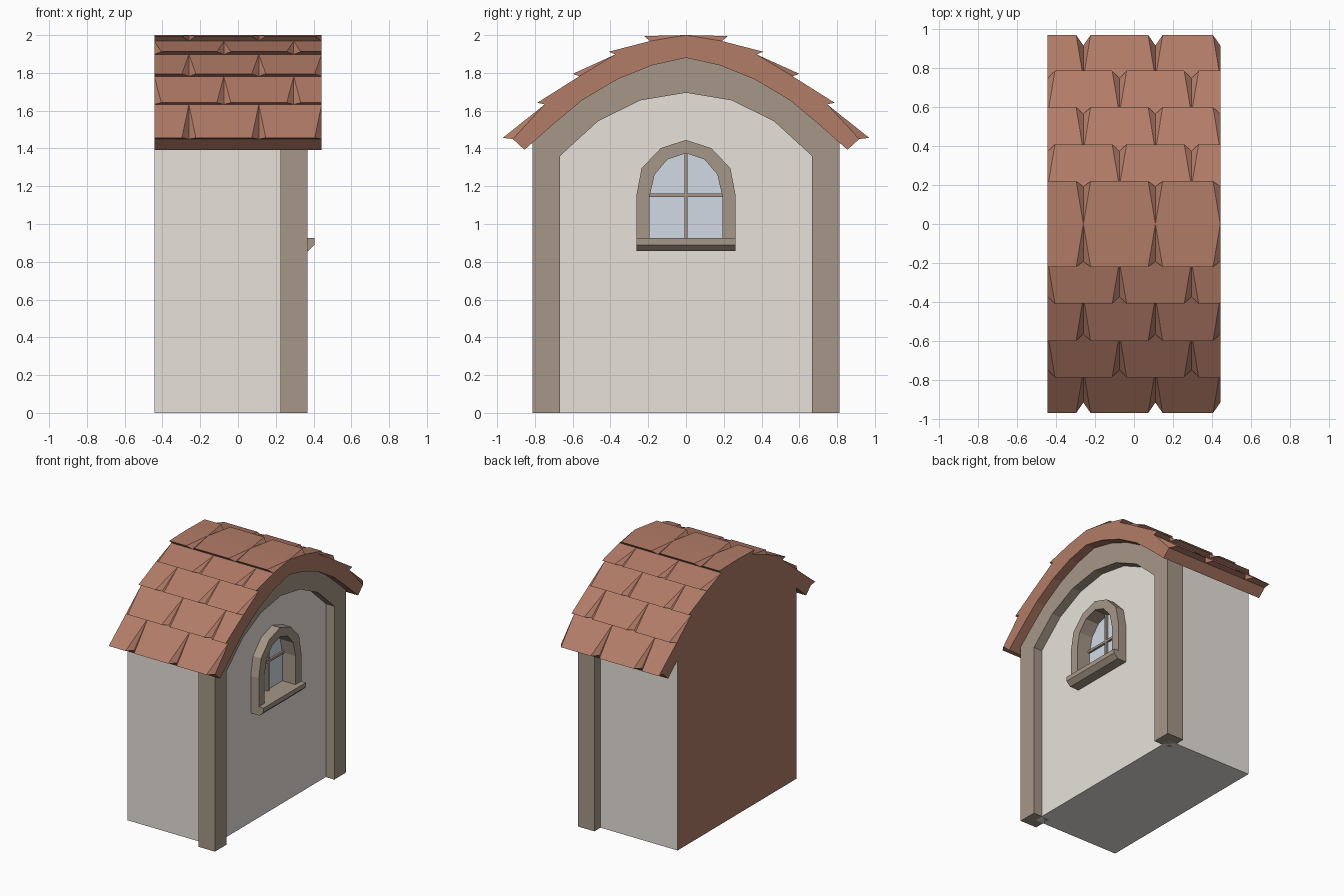
import bpy, bmesh

if "Cube" in bpy.data.objects:
    bpy.data.objects.remove(bpy.data.objects["Cube"])


def material(name, *srgb):
    m = bpy.data.materials.new(name)
    lin = [c / 12.92 if c < 0.04 else ((c + 0.055) / 1.055) ** 2.4 for c in srgb]
    m.diffuse_color = (*lin, 1)
    m.use_nodes = True
    m.node_tree.nodes["Principled BSDF"].inputs["Base Color"].default_value = m.diffuse_color
    return m


WALL = material("pale plaster", 0.905, 0.885, 0.855)
TRIM = material("brown trim", 0.65, 0.59, 0.53)
ROOF = material("terracotta", 0.70, 0.485, 0.405)
GLASS = material("window glass", 0.82, 0.855, 0.90)


def finish(name, bm, *mats):
    bmesh.ops.recalc_face_normals(bm, faces=bm.faces)
    me = bpy.data.meshes.new(name)
    bm.to_mesh(me)
    bm.free()
    for m in mats:
        me.materials.append(m)
    ob = bpy.data.objects.new(name, me)
    bpy.context.collection.objects.link(ob)
    return ob


def prism(name, pts, a, b, mat, axis="x"):
    """Extrude a profile from a to b; profile is (y, z) for axis x, (x, z) for axis y."""
    bm = bmesh.new()
    place = (lambda p, t: (t, p[0], p[1])) if axis == "x" else (lambda p, t: (p[0], t, p[1]))
    lo = [bm.verts.new(place(p, a)) for p in pts]
    hi = [bm.verts.new(place(p, b)) for p in pts]
    bm.faces.new(lo)
    bm.faces.new(hi)
    for i in range(len(pts)):
        j = (i + 1) % len(pts)
        bm.faces.new((lo[i], lo[j], hi[j], hi[i]))
    return finish(name, bm, mat)


def arch(half):
    """Mirror a half profile (from outside to the centre) into a full one."""
    return half + [(-y, z) for y, z in reversed(half[:-1])]


BACK, EDGE = -0.443, 0.443
under = [(0.70, 1.53), (0.55, 1.655), (0.365, 1.765), (0.18, 1.84), (0, 1.88)]
base = [(0.917, 1.45), (0.748, 1.633), (0.565, 1.782), (0.373, 1.898), (0.192, 1.968), (0, 2.0)]
tips = [(0.97, 1.456), (0.787, 1.642), (0.60, 1.795), (0.409, 1.912), (0.22, 1.995)]
case_out = arch([(0.263, 0.92), (0.263, 1.15), (0.235, 1.295), (0.133, 1.402), (0, 1.445)])
case_in = arch([(0.192, 0.92), (0.192, 1.15), (0.166, 1.262), (0.098, 1.342), (0, 1.375)])

# Wall block with a window recess, its back face in roof colour
wall = prism("wall", arch([(0.737, 0), (0.737, 1.498)] + under), BACK, 0.295, WALL)
cutter = prism("recess_cutter", [(y * 1.1, 1.15 + (z - 1.15) * 1.08) for y, z in case_in],
               0.24, 0.40, WALL)
cutter.hide_render = True
mod = wall.modifiers.new("recess", "BOOLEAN")
mod.operation, mod.solver, mod.object = "DIFFERENCE", "EXACT", cutter
cut = bpy.data.meshes.new_from_object(wall.evaluated_get(bpy.context.evaluated_depsgraph_get()))
wall.modifiers.clear()
wall.data = cut
bpy.data.objects.remove(cutter)
cut.materials.clear()
cut.materials.append(WALL)
cut.materials.append(ROOF)
for f in cut.polygons:
    f.material_index = 1 if f.normal.x < -0.9 and f.center.x < BACK + 0.01 else 0

# Arched front frame with posts
outer = arch([(0.813, 0), (0.813, 1.432)] + under)
inner = arch([(0.667, 0), (0.667, 1.36), (0.465, 1.545), (0.24, 1.655), (0, 1.695)])
prism("arched_frame", outer + inner[::-1], 0.226, 0.369, TRIM)

# Curved roof slab
prism("roof_slab", arch(base) + arch([(0.855, 1.393)] + under)[::-1], BACK, EDGE, ROOF)

# Rows of wedge tiles with V-shaped seams, alternating offset
bm = bmesh.new()
BEVEL = 0.037
for side in (1, -1):
    for row, tip in enumerate(tips):
        low, top = base[row], base[row + 1]
        odd = row % 2
        xs = [BACK, -0.075, 0.295, EDGE] if odd else [BACK, -0.26, 0.11, EDGE]
        for k in range(3):
            xa, xb = xs[k], xs[k + 1]
            ta = xa + (BEVEL if k > 0 or odd else 0)
            tb = xb - (BEVEL if k < 2 or not odd else 0)

            def v(x, p):
                return bm.verts.new((x, side * p[0], p[1]))
            s0, s1 = v(xa, top), v(xb, top)
            t0, t1 = v(ta, tip), v(tb, tip)
            e0, e1 = v(xa, low), v(xb, low)
            for f in ((s0, s1, t1, t0), (t0, t1, e1, e0), (s0, t0, e0),
                      (s1, e1, t1), (s0, e0, e1, s1)):
                bm.faces.new(f)
finish("roof_tiles", bm, ROOF)

# Window: arched casing lining the recess, glass, glazing bars and sill
prism("window_casing", case_out + case_in[::-1], 0.285, 0.365, TRIM)
lining = [(y * 1.09, 1.15 + (z - 1.15) * 1.07) for y, z in case_in]
prism("window_lining", lining + case_in[::-1], 0.241, 0.29, TRIM)
prism("window_glass", case_in, 0.243, 0.25, GLASS)
prism("glazing_bar_upright", [(-0.009, 0.92), (0.009, 0.92), (0.009, 1.374), (-0.009, 1.374)],
      0.245, 0.268, TRIM)
prism("glazing_bar_cross", [(-0.192, 1.144), (0.192, 1.144), (0.192, 1.162), (-0.192, 1.162)],
      0.245, 0.266, TRIM)
prism("window_sill", [(0.24, 0.90), (0.285, 0.90), (0.285, 0.857), (0.371, 0.857), (0.405, 0.89),
                      (0.405, 0.925), (0.24, 0.925)], -0.19, 0.19, TRIM, "y")
prism("sill_ledge", [(0.285, 0.857), (0.371, 0.857), (0.405, 0.89), (0.405, 0.925),
                     (0.285, 0.925)], -0.263, 0.263, TRIM, "y")
bpy.data.objects.remove(bpy.data.objects["window_sill"])
prism("window_sill", [(0.24, 0.905), (0.29, 0.905), (0.29, 0.925), (0.24, 0.925)],
      -0.192, 0.192, TRIM, "y")
